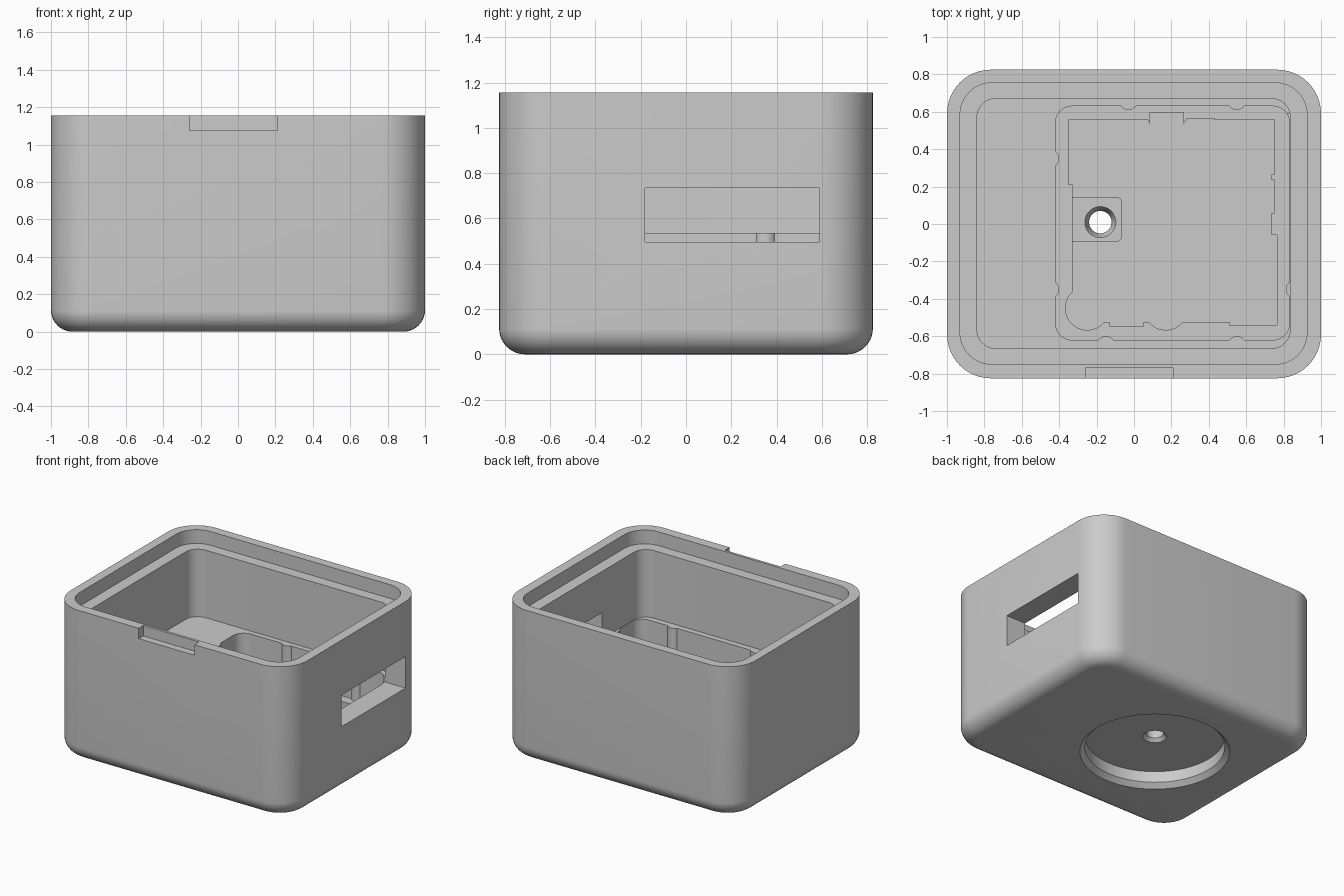
import bpy
import bmesh
import math
from mathutils import Matrix

cube = bpy.data.objects.get("Cube")
if cube:
    bpy.data.objects.remove(cube, do_unlink=True)

grey = bpy.data.materials.new("light_grey_plastic")
grey.use_nodes = True
tone = (0.6, 0.6, 0.6, 1)
grey.diffuse_color = tone
grey.node_tree.nodes["Principled BSDF"].inputs["Base Color"].default_value = tone


def finish(name, bm):
    bmesh.ops.recalc_face_normals(bm, faces=bm.faces)
    mesh = bpy.data.meshes.new(name)
    bm.to_mesh(mesh)
    bm.free()
    obj = bpy.data.objects.new(name, mesh)
    mesh.materials.append(grey)
    bpy.context.collection.objects.link(obj)
    return obj


def prism(name, points, low, high, fillet=0):
    """Extrude an outline upward, optionally rounding the bottom rim."""
    bm = bmesh.new()
    base = bm.faces.new([bm.verts.new((x, y, low)) for x, y in points])
    rim = list(base.edges)
    made = bmesh.ops.extrude_face_region(bm, geom=[base], use_keep_orig=True)
    for item in made["geom"]:
        if isinstance(item, bmesh.types.BMVert):
            item.co.z = high
    if fillet:
        bmesh.ops.recalc_face_normals(bm, faces=bm.faces)
        bmesh.ops.bevel(bm, geom=rim, offset=fillet, segments=10,
                        profile=0.5, affect='EDGES')
    return finish(name, bm)


def rounded(x0, x1, y0, y1, r, steps=12):
    corners = [(x1 - r, y1 - r), (x0 + r, y1 - r), (x0 + r, y0 + r), (x1 - r, y0 + r)]
    return [(cx + r * math.cos(a), cy + r * math.sin(a))
            for i, (cx, cy) in enumerate(corners)
            for a in [(i + k / steps) * math.pi / 2 for k in range(steps + 1)]]


def box(x0, x1, y0, y1):
    return [(x0, y0), (x1, y0), (x1, y1), (x0, y1)]


def circle(cx, cy, r, steps=32):
    return [(cx + r * math.cos(k * math.tau / steps),
             cy + r * math.sin(k * math.tau / steps)) for k in range(steps)]


def lathe(name, profile, cx, cy, steps=64):
    bm = bmesh.new()
    rings = [[bm.verts.new((x, y, z)) for x, y in circle(cx, cy, r, steps)]
             for r, z in profile]
    for a, b in zip(rings, rings[1:]):
        for k in range(steps):
            n = (k + 1) % steps
            bm.faces.new((a[k], a[n], b[n], b[k]))
    bm.faces.new(rings[0])
    bm.faces.new(rings[-1])
    return finish(name, bm)


def cut(target, cutter):
    mod = target.modifiers.new("cut", 'BOOLEAN')
    mod.operation = 'DIFFERENCE'
    mod.solver = 'EXACT'
    mod.object = cutter
    bpy.context.view_layer.objects.active = target
    bpy.ops.object.modifier_apply(modifier=mod.name)
    bpy.data.objects.remove(cutter, do_unlink=True)


TOP, FLOOR, SHELF, BASE = 1.155, 0.535, 0.27, 0.18

# Outer shell with soft vertical corners and a rounded underside
body = prism("enclosure_body", rounded(-1, 1, -0.825, 0.825, 0.235), 0, TOP, 0.115)

# Lid rebate and main cavity
cut(body, prism("lid_rebate", rounded(-0.93, 0.925, -0.75, 0.755, 0.17), 1.05, 1.3))
cut(body, prism("cavity", rounded(-0.84, 0.835, -0.665, 0.67, 0.1), FLOOR, 1.2))

# Board pocket, with small round ribs left standing along its walls
pocket = prism("board_pocket", rounded(-0.42, 0.832, -0.62, 0.63, 0.09), SHELF, 0.7)
ribs = [(-0.03, 0.66), (0.55, 0.66), (-0.15, -0.65), (0.55, -0.65),
        (-0.45, 0.35), (-0.45, -0.35), (0.862, -0.35)]
for x, y in ribs:
    cut(pocket, prism("rib", circle(x, y, 0.05), 0.1, 0.9))
cut(body, pocket)

# Stepped lower recess, leaving a pad around the screw hole
outline = [(-0.35, 0.555), (0.075, 0.555), (0.085, 0.535), (0.085, 0.595),
           (0.265, 0.595), (0.265, 0.535), (0.285, 0.565), (0.43, 0.565),
           (0.43, 0.555), (0.75, 0.555), (0.75, 0.265), (0.735, 0.265),
           (0.735, 0.235), (0.75, 0.235), (0.75, 0.06), (0.735, 0.06),
           (0.735, -0.06), (0.765, -0.06), (0.765, -0.54), (0.51, -0.54),
           (0.51, -0.525), (0.05, -0.525), (0.05, -0.545), (-0.13, -0.545),
           (-0.13, -0.525), (-0.25, -0.525), (-0.33, -0.4), (-0.33, 0.21),
           (-0.35, 0.21)]
recess = prism("lower_recess", outline, BASE, 0.4)
cut(recess, prism("screw_pad", rounded(-0.4, -0.065, -0.095, 0.145, 0.03), 0.1, 0.22))
cut(body, recess)
for x in (-0.25, 0.17):
    cut(body, prism("recess_lobe", circle(x, -0.45, 0.117), BASE, 0.41))

# Chamfered round recess underneath, with the screw hole through its centre
hole = [(0.53, -0.01), (0.485, 0.035), (0.485, 0.12), (0.083, 0.12),
        (0.06, 0.145), (0.06, 0.165), (0.083, 0.22), (0.083, 0.3)]
cut(body, lathe("base_recess", hole, -0.18, 0.01))

# Side port opening and front pry notch
cut(body, prism("side_port", box(0.8, 1.1, -0.18, 0.59), 0.495, 0.735))
cut(body, prism("pry_notch", box(-0.26, 0.21, -0.9, -0.77), 1.075, 1.3))

# Smooth rounded corners, crisp edges
bpy.ops.object.select_all(action='DESELECT')
body.select_set(True)
bpy.context.view_layer.objects.active = body
bpy.ops.object.shade_smooth_by_angle(angle=math.radians(30))
